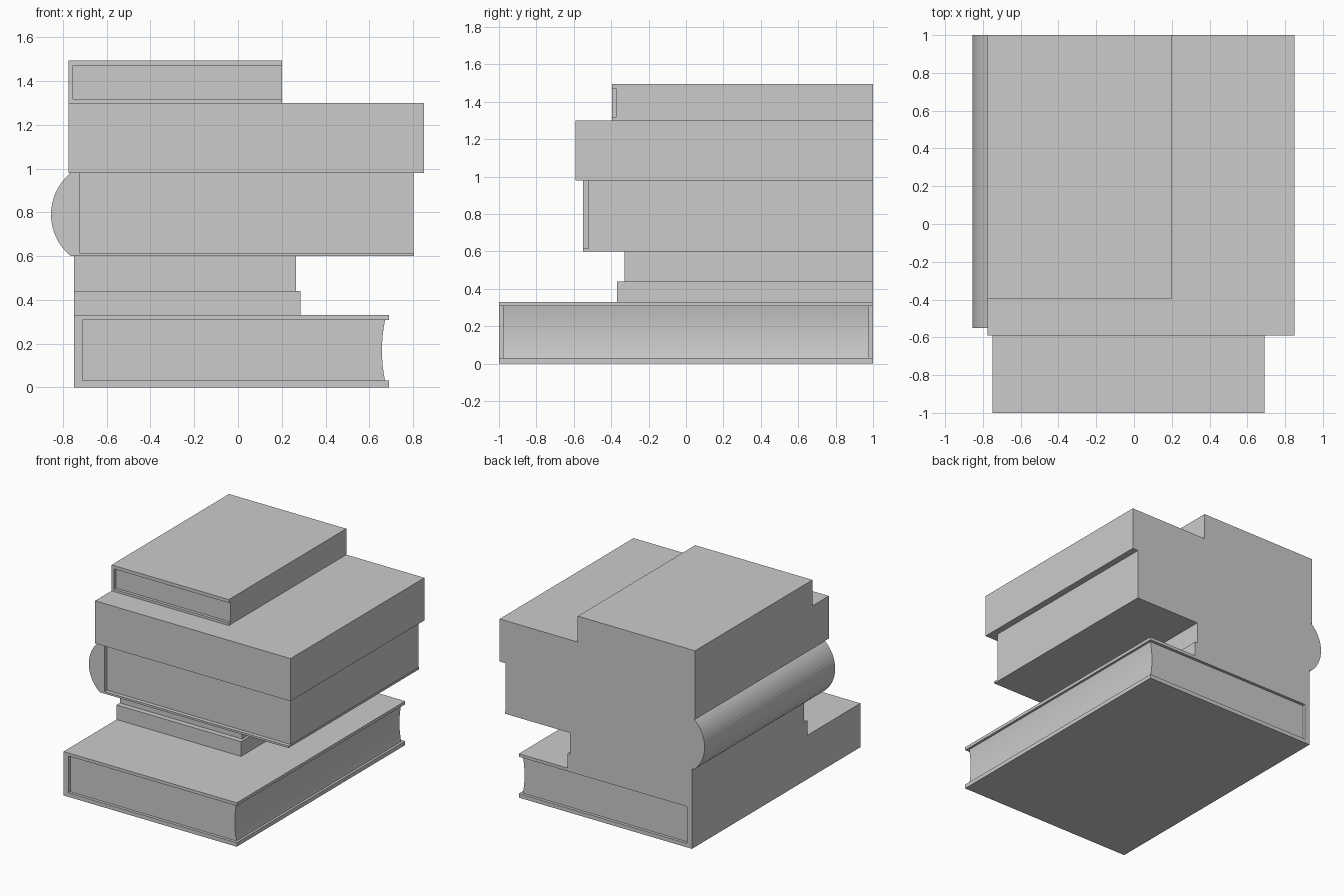
import bpy
import bmesh
from math import asin, sin, cos

cube = bpy.data.objects.get("Cube")
if cube:
    bpy.data.objects.remove(cube, do_unlink=True)

grey = bpy.data.materials.new("plain grey")
grey.use_nodes = True
grey.diffuse_color = (0.6, 0.6, 0.6, 1)
grey.node_tree.nodes["Principled BSDF"].inputs["Base Color"].default_value = (0.6, 0.6, 0.6, 1)


def extrude_profile(name, profile, y0, y1):
    """Solid made by sweeping an x-z outline from y0 to y1."""
    bm = bmesh.new()
    face = bm.faces.new([bm.verts.new((x, y0, z)) for x, z in profile])
    new = bmesh.ops.extrude_face_region(bm, geom=[face])["geom"]
    bmesh.ops.translate(bm, vec=(0, y1 - y0, 0),
                        verts=[v for v in new if isinstance(v, bmesh.types.BMVert)])
    bmesh.ops.recalc_face_normals(bm, faces=bm.faces)
    mesh = bpy.data.meshes.new(name)
    bm.to_mesh(mesh)
    bm.free()
    mesh.materials.append(grey)
    obj = bpy.data.objects.new(name, mesh)
    bpy.context.collection.objects.link(obj)
    return obj


def box(name, x0, x1, y0, y1, z0, z1):
    return extrude_profile(name, [(x0, z0), (x1, z0), (x1, z1), (x0, z1)], y0, y1)


def arc(x, z0, z1, depth, steps):
    """Points from z0 up to z1, bowed towards -x by depth."""
    half = (z1 - z0) / 2
    radius = (half ** 2 + depth ** 2) / (2 * depth)
    sweep = asin(half / radius)
    angles = [sweep * (2 * i / steps - 1) for i in range(steps + 1)]
    return [(x - depth + radius * (1 - cos(a)), z0 + half + radius * sin(a)) for a in angles]


def cover(name, x0, x1, spine, y0, z0, z1, low, high):
    """C-shaped book cover: two boards joined by a spine on the -x side."""
    extrude_profile(name, [(x0, z0), (x1, z0), (x1, z0 + low), (x0 + spine, z0 + low),
                           (x0 + spine, z1 - high), (x1, z1 - high), (x1, z1), (x0, z1)], y0, 1)


# Large bottom book with a hollowed fore-edge
cover("bottom_book_cover", -0.75, 0.69, 0.04, -1, 0, 0.33, 0.03, 0.023)
pages = extrude_profile("bottom_book_pages",
                        [(-0.71, 0.307), (-0.71, 0.03)] + arc(0.672, 0.03, 0.307, 0.014, 10),
                        -0.978, 0.978)
bpy.context.view_layer.objects.active = pages
pages.select_set(True)
bpy.ops.object.shade_smooth_by_angle()

# Two small plain books
box("small_lower_book", -0.75, 0.285, -0.37, 1, 0.33, 0.44)
box("small_upper_book", -0.75, 0.265, -0.33, 1, 0.44, 0.6)

# Thick book with a rounded spine
box("thick_book_board", -0.75, 0.805, -0.55, 1, 0.6, 0.615)
extrude_profile("thick_book_spine",
                [(-0.725, 0.98), (-0.725, 0.6)] + arc(-0.765, 0.6, 0.98, 0.09, 16), -0.55, 1)
box("thick_book_pages", -0.725, 0.802, -0.52, 1, 0.615, 0.98)

# Wide plain book
box("wide_book", -0.775, 0.85, -0.59, 1, 0.98, 1.3)

# Top book with pages set back at the front
cover("top_book_cover", -0.775, 0.2, 0.02, -0.395, 1.3, 1.495, 0.018, 0.025)
box("top_book_pages", -0.755, 0.2, -0.373, 1, 1.318, 1.47)
